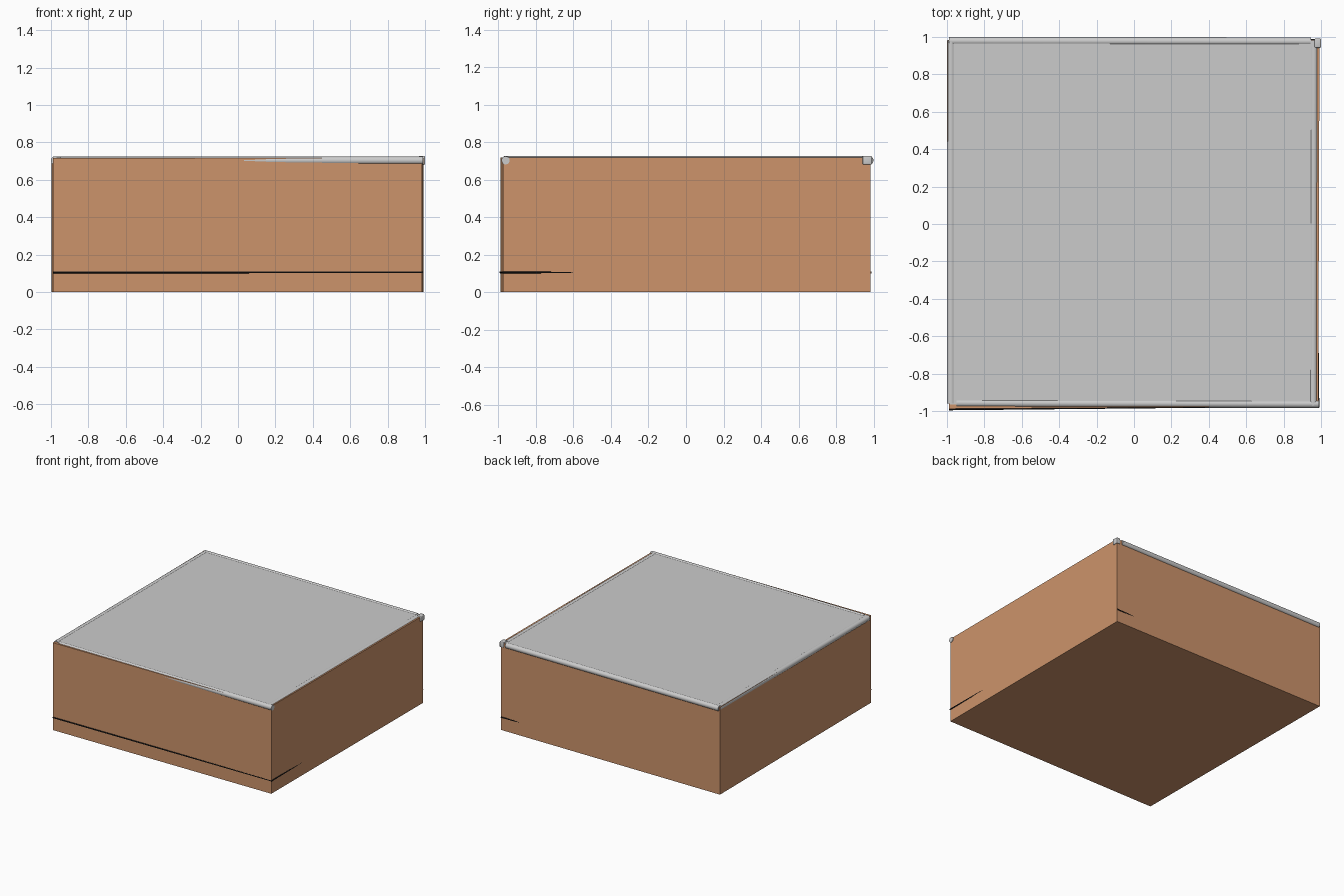
import bpy, bmesh, math
from mathutils import Vector

if "Cube" in bpy.data.objects:
    bpy.data.objects.remove(bpy.data.objects["Cube"])


def material(name, rgb):
    m = bpy.data.materials.new(name)
    m.diffuse_color = (*rgb, 1)
    m.use_nodes = True
    m.node_tree.nodes["Principled BSDF"].inputs["Base Color"].default_value = m.diffuse_color
    return m


CLAY = material("clay_wall", (0.61, 0.295, 0.148))
GREY = material("roof_grey", (0.60, 0.60, 0.60))
BLACK = material("cable_black", (0.01, 0.01, 0.01))


def finish(name, bm, mat, smooth=False):
    bmesh.ops.recalc_face_normals(bm, faces=bm.faces)
    mesh = bpy.data.meshes.new(name)
    bm.to_mesh(mesh)
    bm.free()
    ob = bpy.data.objects.new(name, mesh)
    bpy.context.collection.objects.link(ob)
    mesh.materials.append(mat)
    if smooth:
        bpy.ops.object.select_all(action='DESELECT')
        ob.select_set(True)
        bpy.context.view_layer.objects.active = ob
        bpy.ops.object.shade_smooth_by_angle(angle=math.radians(40))
    return ob


def prism(name, corners, z0, z1, mat, bevel=0):
    """Solid block standing on a footprint."""
    bm = bmesh.new()
    base = bm.faces.new([bm.verts.new((x, y, z0)) for x, y in corners])
    up = bmesh.ops.extrude_face_region(bm, geom=[base])
    bmesh.ops.translate(bm, vec=(0, 0, z1 - z0),
                        verts=[v for v in up["geom"] if isinstance(v, bmesh.types.BMVert)])
    if bevel:
        bmesh.ops.bevel(bm, geom=bm.edges[:], offset=bevel, segments=3,
                        profile=0.5, affect='EDGES')
    return finish(name, bm, mat, bool(bevel))


def tube(name, a, b, radius, mat, sides=16):
    """Round bar from point a to point b."""
    a, b = Vector(a), Vector(b)
    bm = bmesh.new()
    bmesh.ops.create_cone(bm, cap_ends=True, segments=sides, radius1=radius,
                          radius2=radius, depth=(b - a).length)
    bm.transform((b - a).to_track_quat('Z', 'Y').to_matrix().to_4x4())
    bmesh.ops.translate(bm, vec=(a + b) / 2, verts=bm.verts[:])
    return finish(name, bm, mat, True)


# Slightly skewed wall block
prism("walls", [(-0.99, -0.988), (0.985, -0.975), (0.992, 0.985), (-0.998, 0.985)],
      0, 0.717, CLAY)

# Flat roof sheet
prism("roof", [(-0.985, -0.965), (0.965, -0.965), (0.97, 0.98), (-0.99, 0.98)],
      0.71, 0.72, GREY)

# Rolled edge trim, sunk into the wall tops
R, Z = 0.022, 0.703
tube("trim_left", (-0.978, -0.96, Z), (-0.978, 0.98, Z), R, GREY)
tube("trim_right", (0.958, -0.97, Z), (0.962, 0.95, Z), R, GREY)
tube("trim_front", (-0.95, -0.957, Z), (0.99, -0.962, Z), R, GREY)
tube("trim_back", (-0.99, 0.978, Z), (0.945, 0.976, Z), R, GREY)

# Corner joint
prism("corner_joint", [(0.965, 0.942), (1.0, 0.942), (1.0, 0.992), (0.965, 0.992)],
      0.68, 0.727, GREY, 0.006)

# Thin cable that sinks gradually into the walls
ZC = 0.105
for name, a, b in [
    ("cable_front", (-0.988, -0.991), (0.985, -0.9715)),
    ("cable_right", (0.986, -0.98), (0.981, -0.53)),
    ("cable_back", (0.99, 0.986), (0.82, 0.98)),
]:
    tube(name, (*a, ZC), (*b, ZC), 0.005, BLACK, 8)
